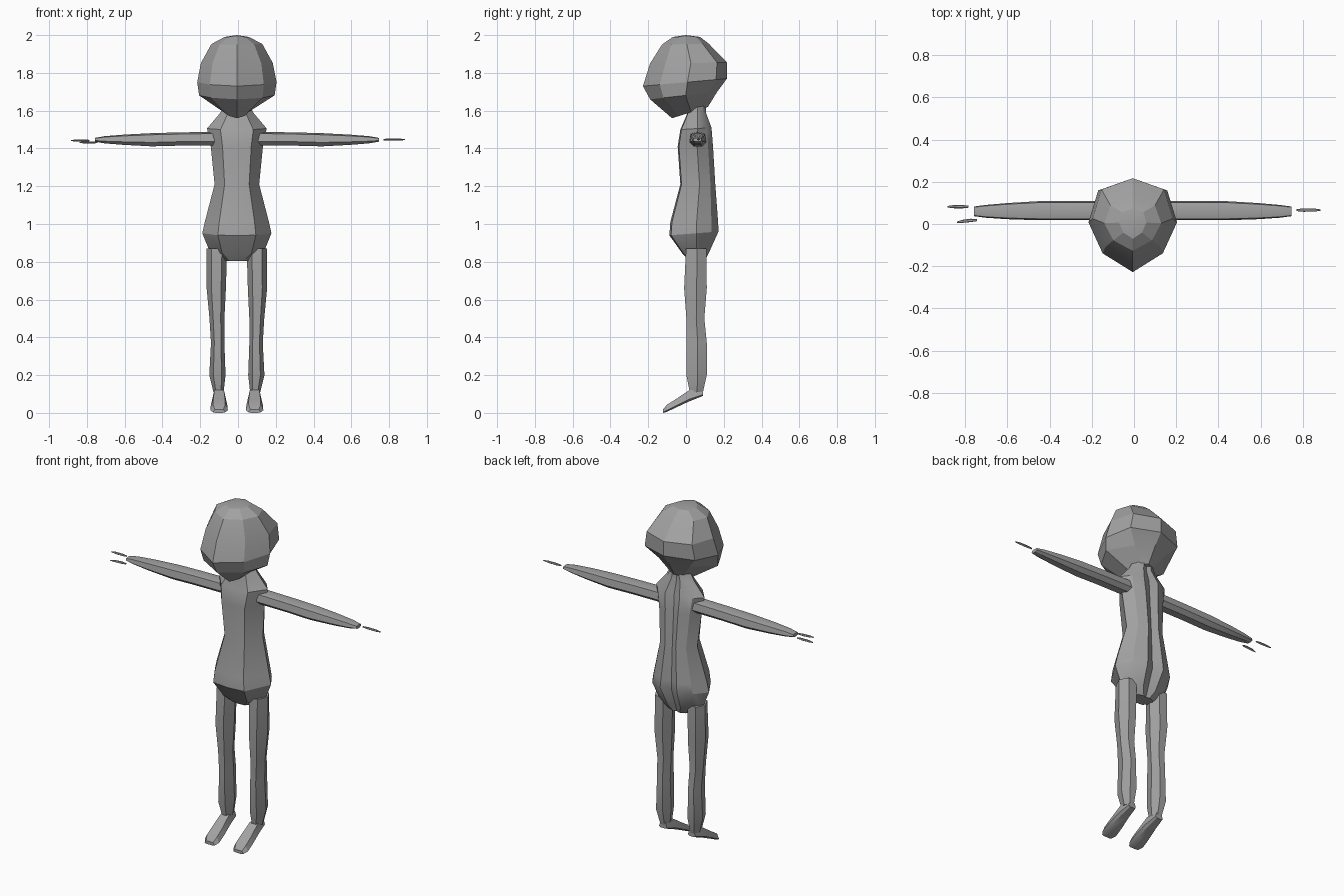
import bpy, bmesh, math

CX = -0.006  # body centre line

grey = bpy.data.materials.new("plain grey")
grey.diffuse_color = (0.36, 0.36, 0.36, 1)


def loft(name, rings, smooth=None):
    """Skin a closed surface over rings of equal point count."""
    bm = bmesh.new()
    loops = [[bm.verts.new(p) for p in ring] for ring in rings]
    n = len(loops[0])
    for a, b in zip(loops, loops[1:]):
        for i in range(n):
            j = (i + 1) % n
            bm.faces.new((a[i], a[j], b[j], b[i]))
    bm.faces.new(loops[0][::-1])
    bm.faces.new(loops[-1])
    bmesh.ops.remove_doubles(bm, verts=bm.verts, dist=0.0005)
    bmesh.ops.recalc_face_normals(bm, faces=bm.faces)
    mesh = bpy.data.meshes.new(name)
    bm.to_mesh(mesh)
    bm.free()
    mesh.materials.append(grey)
    ob = bpy.data.objects.new(name, mesh)
    bpy.context.collection.objects.link(ob)
    if smooth:
        bpy.ops.object.select_all(action='DESELECT')
        bpy.context.view_layer.objects.active = ob
        ob.select_set(True)
        bpy.ops.object.shade_smooth_by_angle(angle=math.radians(smooth))
    return ob


def mirrored(half):
    """Full outline from its right half, running from front to back."""
    return half + [(-x, y) for x, y in reversed(half) if x > 0]


def body_ring(outline, hx, yf, yb, zf, zb):
    """Fit a unit outline between front and back, tilting from zf to zb."""
    ym, hy = (yf + yb) / 2, (yb - yf) / 2
    return [(CX + u * hx, ym + v * hy, zf + (zb - zf) * (v + 1) / 2) for u, v in outline]


# Head: eight-sided, keel at the front, pointed chin, narrow nape
def head_outline(back):
    return mirrored([(0, -1), (0.68, -0.6), (1, 0.06), (back, 0.74), (0, 1)])


head = [(0.78, 0.0, 0.0, 0.0, 2.0, 2.0),
        (0.78, 0.065, -0.07, 0.075, 1.99, 1.99),
        (0.78, 0.135, -0.127, 0.12, 1.95, 1.955),
        (0.78, 0.19, -0.19, 0.217, 1.85, 1.855),
        (0.78, 0.21, -0.228, 0.217, 1.73, 1.77),
        (0.50, 0.2, -0.19, 0.165, 1.66, 1.70),
        (0.60, 0.06, -0.074, 0.116, 1.56, 1.62)]
loft("head", [body_ring(head_outline(b), *r) for b, *r in head], 12)

# Torso: neck, shoulders, waist and hips, with a groove down the back
torso_outline = mirrored([(0, -1), (0.55, -0.93), (1, 0.1), (0.72, 0.72), (0.3, 1), (0, 0.8)])
torso = [(0.06, 0.005, 0.105, 1.64, 1.64),
         (0.09, 0.005, 0.105, 1.58, 1.59),
         (0.158, -0.03, 0.135, 1.50, 1.51),
         (0.138, -0.044, 0.143, 1.41, 1.41),
         (0.118, -0.03, 0.155, 1.21, 1.21),
         (0.17, -0.083, 0.17, 1.01, 1.01),
         (0.183, -0.088, 0.172, 0.94, 0.96),
         (0.14, -0.02, 0.12, 0.845, 0.845),
         (0.07, 0.015, 0.1, 0.805, 0.805)]
loft("torso", [body_ring(torso_outline, *r) for r in torso], 30)

hexagon = [(-0.5, -1), (0.5, -1), (1, 0.1), (0.5, 1), (-0.5, 1), (-1, 0.1)]

# Legs: inner x, outer x, front y, back y, z
leg = [(0.052, 0.16, 0.0, 0.108, 0.87),
       (0.058, 0.16, -0.01, 0.11, 0.66),
       (0.066, 0.145, 0.002, 0.097, 0.50),
       (0.066, 0.137, 0.003, 0.11, 0.37),
       (0.060, 0.146, 0.002, 0.11, 0.20),
       (0.070, 0.124, 0.02, 0.09, 0.11)]
# Feet: y, half width, bottom z, top z
foot = [(0.09, 0.025, 0.09, 0.122),
        (0.02, 0.036, 0.062, 0.122),
        (-0.05, 0.044, 0.03, 0.075),
        (-0.10, 0.046, 0.006, 0.044),
        (-0.122, 0.032, 0.0, 0.018)]
# Arms: distance from centre, y middle, y half, z middle, z half
arm = [(0.10, 0.063, 0.045, 1.452, 0.036),
       (0.30, 0.063, 0.045, 1.450, 0.035),
       (0.45, 0.063, 0.045, 1.446, 0.035),
       (0.60, 0.061, 0.038, 1.446, 0.027),
       (0.70, 0.060, 0.030, 1.446, 0.019),
       (0.752, 0.060, 0.023, 1.446, 0.010)]

for side, s in (("right", 1), ("left", -1)):
    loft(side + "_leg", [[(CX + s * ((a + b) / 2 + u * (b - a) / 2),
                           (f + k) / 2 + v * (k - f) / 2, z) for u, v in hexagon]
                         for a, b, f, k, z in leg], 30)
    loft(side + "_foot", [[(CX + s * (0.094 + u * h), y, (lo + hi) / 2 + v * (hi - lo) / 2)
                           for u, v in ((-1, -0.6), (-0.6, -1), (0.6, -1), (1, -0.6),
                                        (0.7, 1), (-0.7, 1))]
                          for y, h, lo, hi in foot], 30)
    loft(side + "_arm", [[(CX + s * d, ym + v * hy, zm + u * hz)
                          for u, v in ((1, 0), (0.75, 0.85), (-0.4, 1), (-1, 0.5),
                                       (-1, -0.5), (-0.4, -1), (0.75, -0.85))]
                         for d, ym, hy, zm, hz in arm], 30)


# Fingers: thin slivers floating past the arm ends
def finger(name, x0, x1, y, z, bend=0.0):
    rings = []
    for t, r in ((0, 0.6), (0.3, 1), (0.75, 0.9), (1, 0.4)):
        x = x0 + (x1 - x0) * t
        rings.append([(x, y + v * 0.008 * r - bend * t * t, z + u * 0.006 * r)
                      for u, v in ((1, 0.6), (0, 1), (-1, 0), (0, -1), (1, -0.6))])
    loft(name, rings, 30)


finger("right_finger", 0.77, 0.885, 0.066, 1.447)
finger("left_finger", -0.785, -0.885, 0.082, 1.442)
finger("left_thumb", -0.745, -0.84, 0.018, 1.432, 0.01)
